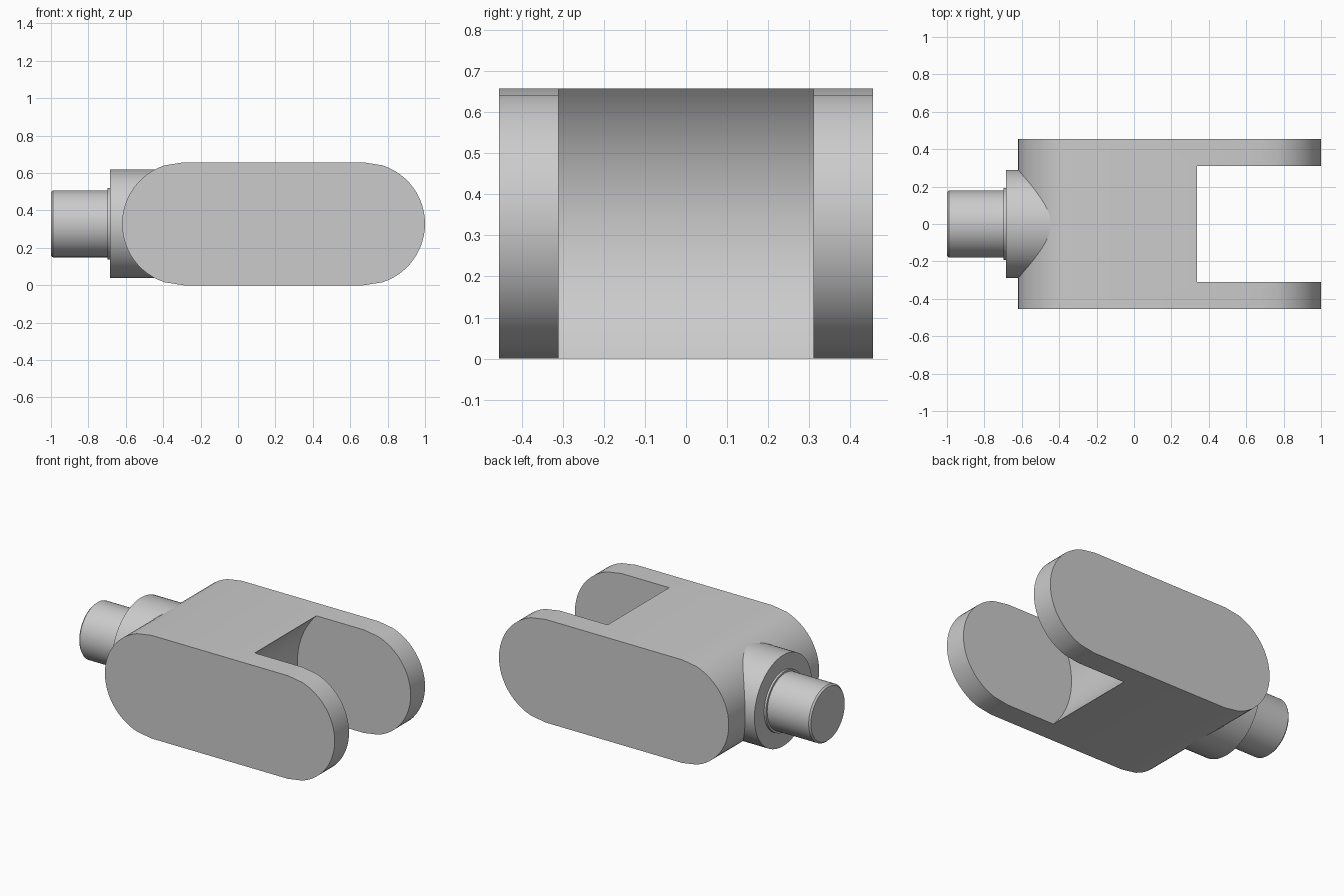
import bpy
import bmesh
from math import cos, sin, radians, pi

cube = bpy.data.objects.get("Cube")
if cube:
    bpy.data.objects.remove(cube, do_unlink=True)

R = 0.3285             # half height of the body, also its end radius
HALF_W = 0.455         # half width of the body
SLOT_W = 0.31          # half width of the fork slot
SLOT_R = 0.47          # radius of the concave slot floor
PIN_X = 1.0 - R        # centre of the fork end
BACK_X = -0.62 + R     # centre of the shank end

steel = bpy.data.materials.new("light_grey_steel")
steel.use_nodes = True
grey = (0.6, 0.6, 0.6, 1.0)
steel.diffuse_color = grey
steel.node_tree.nodes["Principled BSDF"].inputs["Base Color"].default_value = grey


def make_object(name, bm):
    bmesh.ops.recalc_face_normals(bm, faces=bm.faces)
    mesh = bpy.data.meshes.new(name)
    bm.to_mesh(mesh)
    bm.free()
    mesh.materials.append(steel)
    obj = bpy.data.objects.new(name, mesh)
    bpy.context.collection.objects.link(obj)
    return obj


def prism(name, outline, half_width):
    """Extrude an (x, z) outline across y."""
    bm = bmesh.new()
    face = bm.faces.new([bm.verts.new((x, -half_width, z)) for x, z in outline])
    moved = bmesh.ops.extrude_face_region(bm, geom=[face])["geom"]
    verts = [v for v in moved if isinstance(v, bmesh.types.BMVert)]
    bmesh.ops.translate(bm, verts=verts, vec=(0, 2 * half_width, 0))
    return make_object(name, bm)


def lathe(name, profile, segments=64):
    """Revolve (x, radius) points around the shank axis."""
    bm = bmesh.new()
    rings = []
    for x, r in profile:
        rings.append([bm.verts.new((x, r * cos(2 * pi * i / segments),
                                    R + r * sin(2 * pi * i / segments)))
                      for i in range(segments)])
    for a, b in zip(rings, rings[1:]):
        for i in range(segments):
            j = (i + 1) % segments
            bm.faces.new((a[i], a[j], b[j], b[i]))
    bm.faces.new(rings[0])
    bm.faces.new(rings[-1])
    return make_object(name, bm)


def smooth(obj):
    bpy.ops.object.select_all(action='DESELECT')
    obj.select_set(True)
    bpy.context.view_layer.objects.active = obj
    bpy.ops.object.shade_smooth_by_angle(angle=radians(30))


# Body: a long slab with round ends, the first facet of each end wider
angles = [-90] + list(range(-72, 73, 6)) + [90]
outline = [(PIN_X + R * cos(radians(a)), R + R * sin(radians(a))) for a in angles]
outline += [(BACK_X - R * cos(radians(a)), R - R * sin(radians(a))) for a in angles]
body = prism("fork_body", outline, HALF_W)

# Fork slot with a concave floor
circle = [(PIN_X + SLOT_R * cos(2 * pi * i / 96), R + SLOT_R * sin(2 * pi * i / 96))
          for i in range(96)]
cutter = prism("slot_cutter", circle, SLOT_W)
cutter.hide_render = True
cut = body.modifiers.new("slot", 'BOOLEAN')
cut.operation = 'DIFFERENCE'
cut.solver = 'EXACT'
cut.object = cutter
bpy.context.view_layer.objects.active = body
bpy.ops.object.modifier_apply(modifier=cut.name)
bpy.data.objects.remove(cutter, do_unlink=True)
smooth(body)

# Shank: collar, small shoulder ring and pin with a chamfered tip
shank = lathe("shank", [(-0.2, 0.29), (-0.685, 0.29), (-0.685, 0.192),
                        (-0.698, 0.192), (-0.698, 0.179), (-0.99, 0.179),
                        (-1.0, 0.17)])
smooth(shank)
